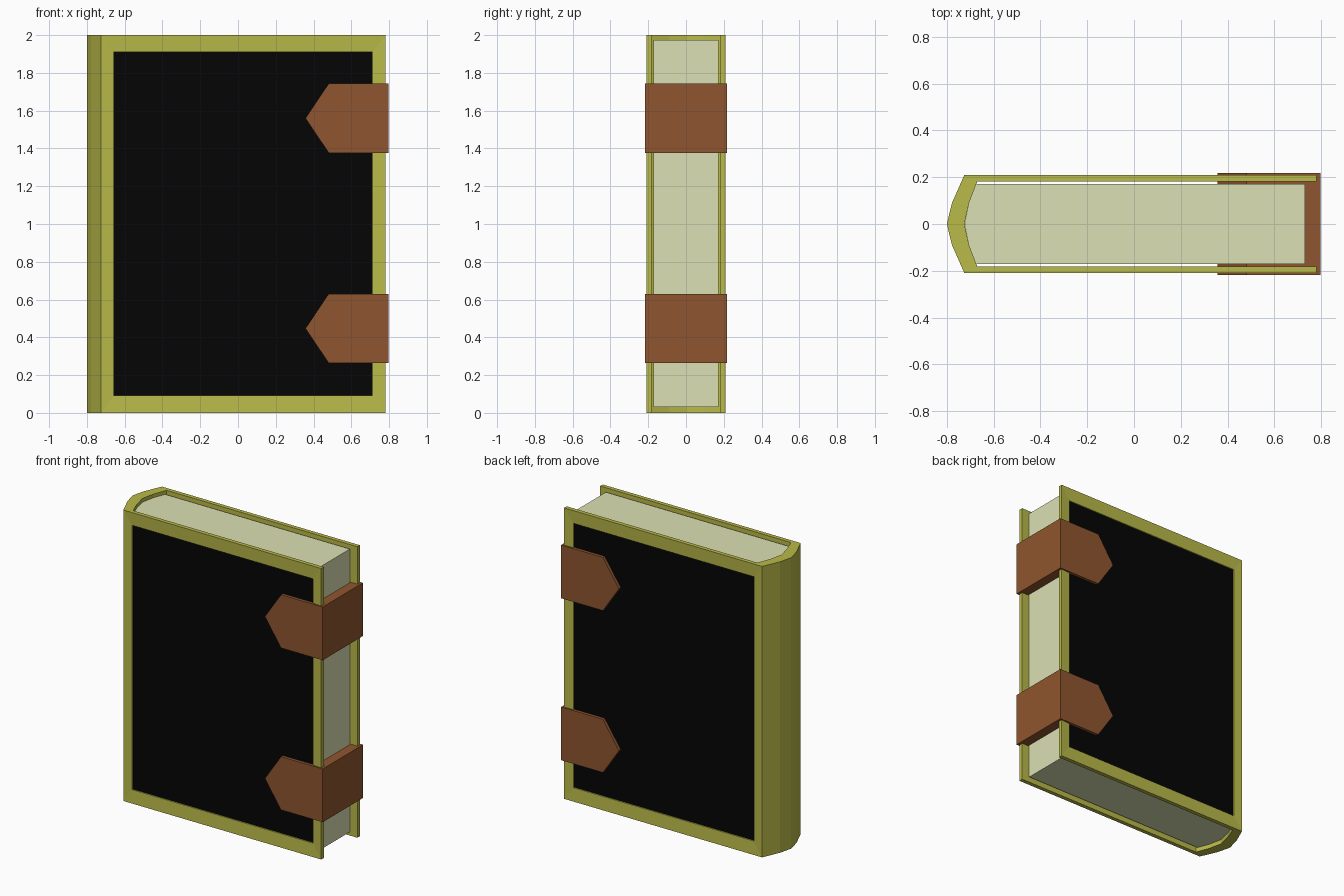
import bpy, bmesh

if "Cube" in bpy.data.objects:
    bpy.data.objects.remove(bpy.data.objects["Cube"])


def material(name, rgb):
    m = bpy.data.materials.new(name)
    m.diffuse_color = (*[(c / 255) ** 2.2 for c in rgb], 1)
    m.use_nodes = True
    m.node_tree.nodes["Principled BSDF"].inputs["Base Color"].default_value = m.diffuse_color
    return m


OLIVE = material("olive_binding", (184, 184, 75))
BLACK = material("black_panel", (13, 13, 13))
PAPER = material("paper", (219, 223, 178))
LEATHER = material("brown_leather", (141, 86, 50))


def loft(name, rings, mats, last_cap=0):
    """Join equal-length rings of points with quads and cap both ends."""
    bm = bmesh.new()
    loops = [[bm.verts.new(p) for p in ring] for ring in rings]
    n = len(loops[0])
    for a, b in zip(loops, loops[1:]):
        for i in range(n):
            j = (i + 1) % n
            bm.faces.new((a[i], a[j], b[j], b[i]))
    bm.faces.new(loops[0])
    bm.faces.new(loops[-1]).material_index = last_cap
    bmesh.ops.recalc_face_normals(bm, faces=bm.faces)
    me = bpy.data.meshes.new(name)
    bm.to_mesh(me)
    bm.free()
    for m in mats:
        me.materials.append(m)
    ob = bpy.data.objects.new(name, me)
    bpy.context.collection.objects.link(ob)
    return ob


def rect(x0, x1, z0, z1, y):
    return [(x0, y, z0), (x1, y, z0), (x1, y, z1), (x0, y, z1)]


# Covers: board with a gently sloped frame and a recessed black panel
for name, s in (("front_cover", -1), ("back_cover", 1)):
    loft(name, [
        rect(-0.725, 0.78, 0, 2, s * 0.182),
        rect(-0.725, 0.78, 0, 2, s * 0.21),
        rect(-0.66, 0.713, 0.093, 1.91, s * 0.206),
        rect(-0.66, 0.713, 0.093, 1.91, s * 0.198),
    ], [OLIVE, BLACK], last_cap=1)

# Rounded spine: faceted crescent extruded upward
outer = [(-0.725, -0.21), (-0.778, -0.09), (-0.80, 0), (-0.778, 0.09), (-0.725, 0.21)]
inner = [(-0.67, 0.182), (-0.705, 0.09), (-0.725, 0), (-0.705, -0.09), (-0.67, -0.182)]
loft("spine", [[(x, y, z) for x, y in outer + inner] for z in (0, 2)], [OLIVE])

# Page block, rounded against the spine
pages = [(0.73, -0.172), (0.73, 0.172), (-0.675, 0.172), (-0.705, 0.09),
         (-0.724, 0), (-0.705, -0.09), (-0.675, -0.172)]
loft("pages", [[(x, y, z) for x, y in pages] for z in (0.03, 1.975)], [PAPER])

# Pointed leather clasps wrapped around the fore edge
for name, zc in (("lower_clasp", 0.447), ("upper_clasp", 1.56)):
    shape = [(0.797, -0.183), (0.797, 0.183), (0.48, 0.183), (0.357, 0), (0.48, -0.183)]
    loft(name, [[(x, y, zc + z) for x, z in shape] for y in (-0.218, 0.218)], [LEATHER])
